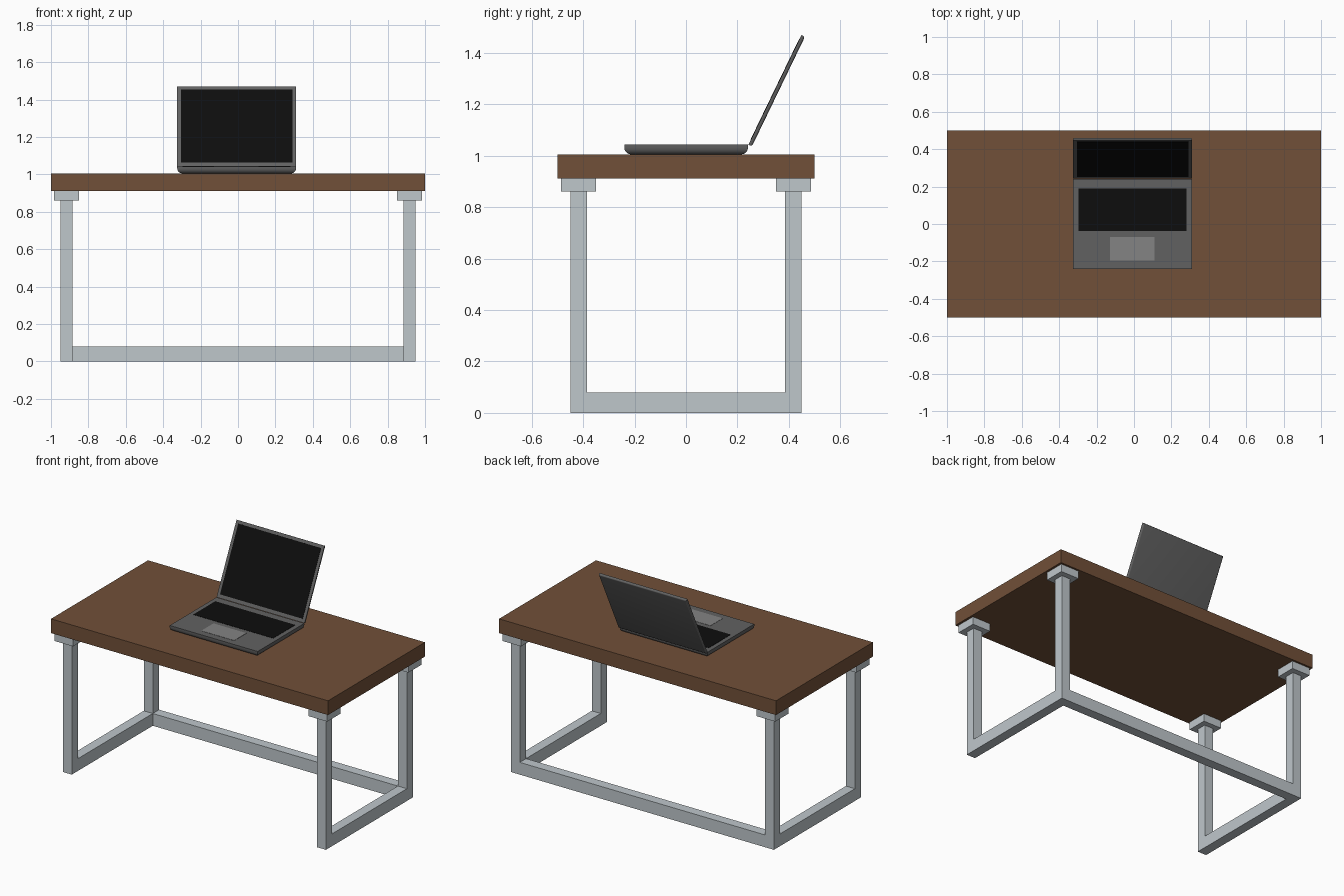
import bpy, bmesh, math
from mathutils import Matrix

if "Cube" in bpy.data.objects:
    bpy.data.objects.remove(bpy.data.objects["Cube"])


def material(name, rgb):
    m = bpy.data.materials.new(name)
    m.diffuse_color = (*rgb, 1)
    m.use_nodes = True
    m.node_tree.nodes["Principled BSDF"].inputs["Base Color"].default_value = m.diffuse_color
    return m


WOOD = material("wood", (0.165, 0.08, 0.04))
STEEL = material("steel", (0.52, 0.57, 0.60))
CASE = material("dark_case", (0.12, 0.12, 0.12))
BLACK = material("black", (0.004, 0.004, 0.004))
PAD = material("pad_grey", (0.23, 0.23, 0.23))


def add_object(name, bm, mat, matrix=None):
    bmesh.ops.recalc_face_normals(bm, faces=bm.faces)
    me = bpy.data.meshes.new(name)
    bm.to_mesh(me)
    bm.free()
    me.materials.append(mat)
    ob = bpy.data.objects.new(name, me)
    bpy.context.collection.objects.link(ob)
    if matrix:
        ob.matrix_world = matrix
    return ob


def box(name, x, y, z, mat, matrix=None, round_side=None, radius=0.0):
    """Box from (min, max) ranges; round_side(co) picks the face whose rim is rounded."""
    bm = bmesh.new()
    bmesh.ops.create_cube(bm, size=1)
    for v in bm.verts:
        v.co = [lo + (c + 0.5) * (hi - lo) for c, (lo, hi) in zip(v.co, (x, y, z))]
    if round_side:
        rim = [e for e in bm.edges if all(round_side(v.co) for v in e.verts)]
        bmesh.ops.bevel(bm, geom=rim, offset=radius, segments=5, profile=0.5,
                        affect='EDGES')
    ob = add_object(name, bm, mat, matrix)
    if round_side:
        bpy.ops.object.select_all(action='DESELECT')
        ob.select_set(True)
        bpy.context.view_layer.objects.active = ob
        bpy.ops.object.shade_smooth_by_angle(angle=math.radians(30))
    return ob


def side_frame(name, x0, x1):
    """U-shaped pair of legs with a floor rail, extruded along x."""
    profile = [(-.45, 0), (.45, 0), (.45, .86), (.385, .86),
               (.385, .08), (-.385, .08), (-.385, .86), (-.45, .86)]
    bm = bmesh.new()
    face = bm.faces.new([bm.verts.new((x0, y, z)) for y, z in profile])
    ext = bmesh.ops.extrude_face_region(bm, geom=[face])
    moved = [g for g in ext["geom"] if isinstance(g, bmesh.types.BMVert)]
    bmesh.ops.translate(bm, verts=moved, vec=(x1 - x0, 0, 0))
    add_object(name, bm, STEEL)


# Desk
box("table_top", (-1, 1), (-.5, .5), (.912, 1.005), WOOD)
box("back_floor_rail", (-.885, .885), (.385, .45), (0, .08), STEEL)
for s, side in ((-1, "left"), (1, "right")):
    side_frame(f"{side}_leg_frame", *sorted((s * .95, s * .885)))
    for t, end in ((-1, "front"), (1, "back")):
        box(f"{end}_{side}_leg_cap", sorted((s * .985, s * .85)),
            sorted((t * .487, t * .35)), (.86, .912), STEEL)

# Laptop base with rounded underside
box("laptop_base", (-.325, .31), (-.24, .241), (1.005, 1.043), CASE,
    round_side=lambda c: c.z < 1.01, radius=.027)
box("keyboard", (-.297, .28), (-.037, .19), (1.042, 1.0445), BLACK)
box("trackpad", (-.128, .11), (-.196, -.07), (1.042, 1.0445), PAD)

# Lid, leaning back from the hinge at the rear edge of the base
lean = Matrix.Translation((0, .243, 1.043)) @ Matrix.Rotation(-math.radians(25.8), 4, 'X')
box("laptop_lid", (-.325, .31), (0, .015), (0, .474), CASE, lean,
    round_side=lambda c: c.y > .01, radius=.009)
box("screen", (-.306, .291), (-.0015, .001), (.022, .455), BLACK, lean)
